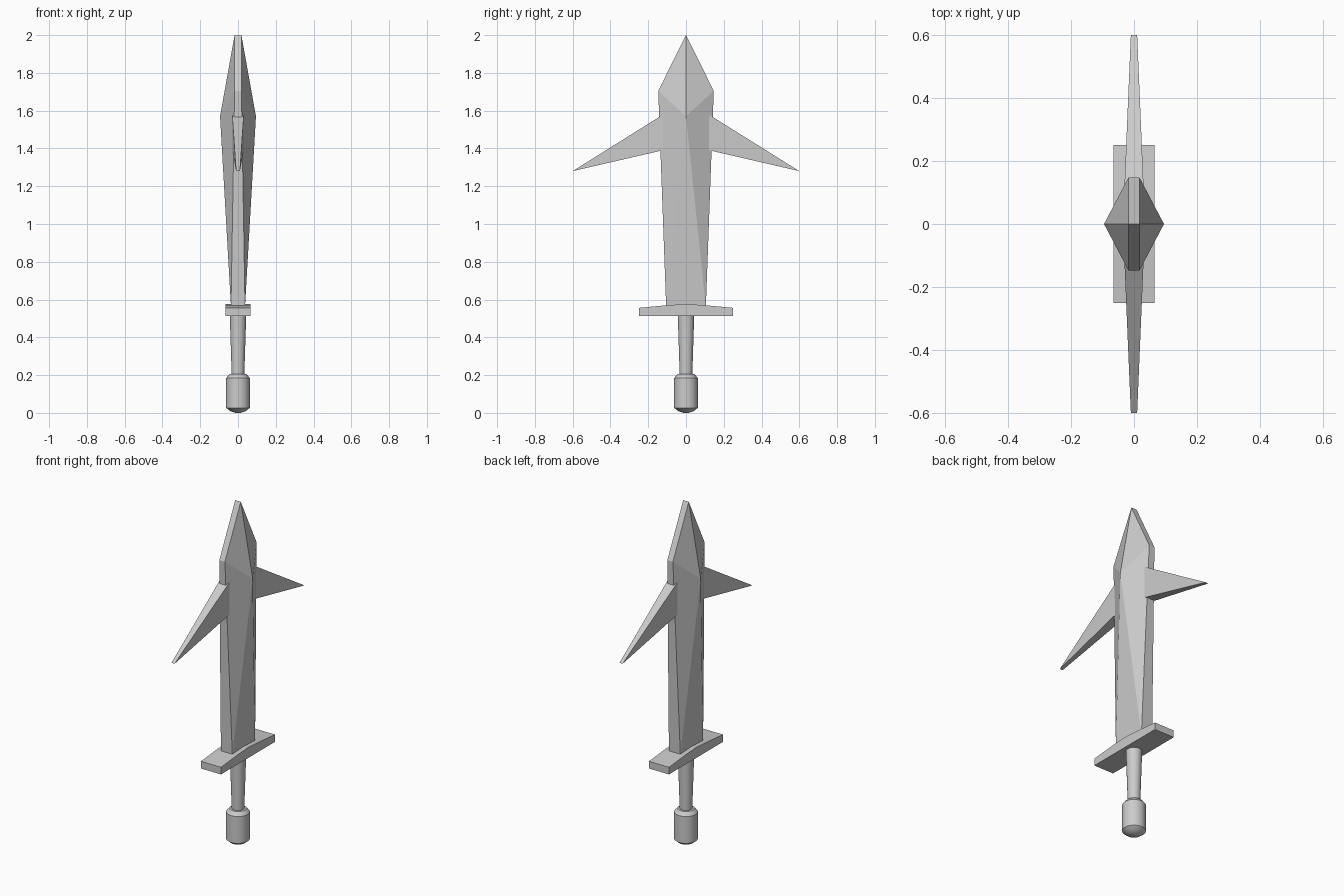
import bpy, bmesh, math

if "Cube" in bpy.data.objects:
    bpy.data.objects.remove(bpy.data.objects["Cube"])


def make(name, verts, faces):
    mesh = bpy.data.meshes.new(name)
    mesh.from_pydata(verts, [], faces)
    bm = bmesh.new()
    bm.from_mesh(mesh)
    bmesh.ops.recalc_face_normals(bm, faces=bm.faces)
    bm.to_mesh(mesh)
    bm.free()
    obj = bpy.data.objects.new(name, mesh)
    bpy.context.collection.objects.link(obj)
    return obj


def extrude_x(name, outline):
    """Solid from (y, z, half thickness) points mirrored across x."""
    n = len(outline)
    verts = [(s * h, y, z) for s in (-1, 1) for y, z, h in outline]
    faces = [tuple(range(n)), tuple(range(n, 2 * n))]
    faces += [(i, (i + 1) % n, (i + 1) % n + n, i + n) for i in range(n)]
    return make(name, verts, faces)


def lathe(name, profile, sides=24):
    """Capped revolution of (radius, z) points."""
    verts = [(r * math.cos(2 * math.pi * k / sides), r * math.sin(2 * math.pi * k / sides), z)
             for r, z in profile for k in range(sides)]
    faces = [(j * sides + k, j * sides + (k + 1) % sides,
              (j + 1) * sides + (k + 1) % sides, (j + 1) * sides + k)
             for j in range(len(profile) - 1) for k in range(sides)]
    last = (len(profile) - 1) * sides
    faces += [tuple(range(sides)), tuple(range(last, last + sides))]
    obj = make(name, verts, faces)
    bpy.ops.object.select_all(action='DESELECT')
    obj.select_set(True)
    bpy.context.view_layer.objects.active = obj
    bpy.ops.object.shade_smooth_by_angle(angle=math.radians(25))
    return obj


# Blade: blunt rim with a raised peak on each broad side
rim = [(-0.105, 0.56, 0.037), (0.105, 0.56, 0.037), (0.147, 1.705, 0.018),
       (0, 2.0, 0.018), (-0.147, 1.705, 0.018)]
verts = [(s * h, y, z) for s in (-1, 1) for y, z, h in rim]
verts += [(-0.095, 0, 1.57), (0.095, 0, 1.57)]
faces = []
for i in range(5):
    j = (i + 1) % 5
    faces += [(i, j, j + 5, i + 5), (i, j, 10), (i + 5, j + 5, 11)]
make("blade", verts, faces)

# Swept side barbs
for side, label in ((-1, "front"), (1, "back")):
    extrude_x(label + "_barb", [(side * y, z, h) for y, z, h in
              ((0.08, 1.605, 0.032), (0.60, 1.28, 0.01), (0.08, 1.40, 0.032))])

# Crossguard with a slightly arched top
extrude_x("crossguard", [(-0.25, 0.514, 0.065), (0.25, 0.514, 0.065), (0.25, 0.556, 0.065),
                         (0.1, 0.57, 0.065), (0, 0.576, 0.065), (-0.1, 0.57, 0.065),
                         (-0.25, 0.556, 0.065)])

# Tapered grip and rounded pommel
lathe("grip", [(0.033, 0.19), (0.044, 0.53)])
lathe("pommel", [(0.015, 0.0), (0.042, 0.01), (0.063, 0.027), (0.063, 0.184), (0.045, 0.205)])
